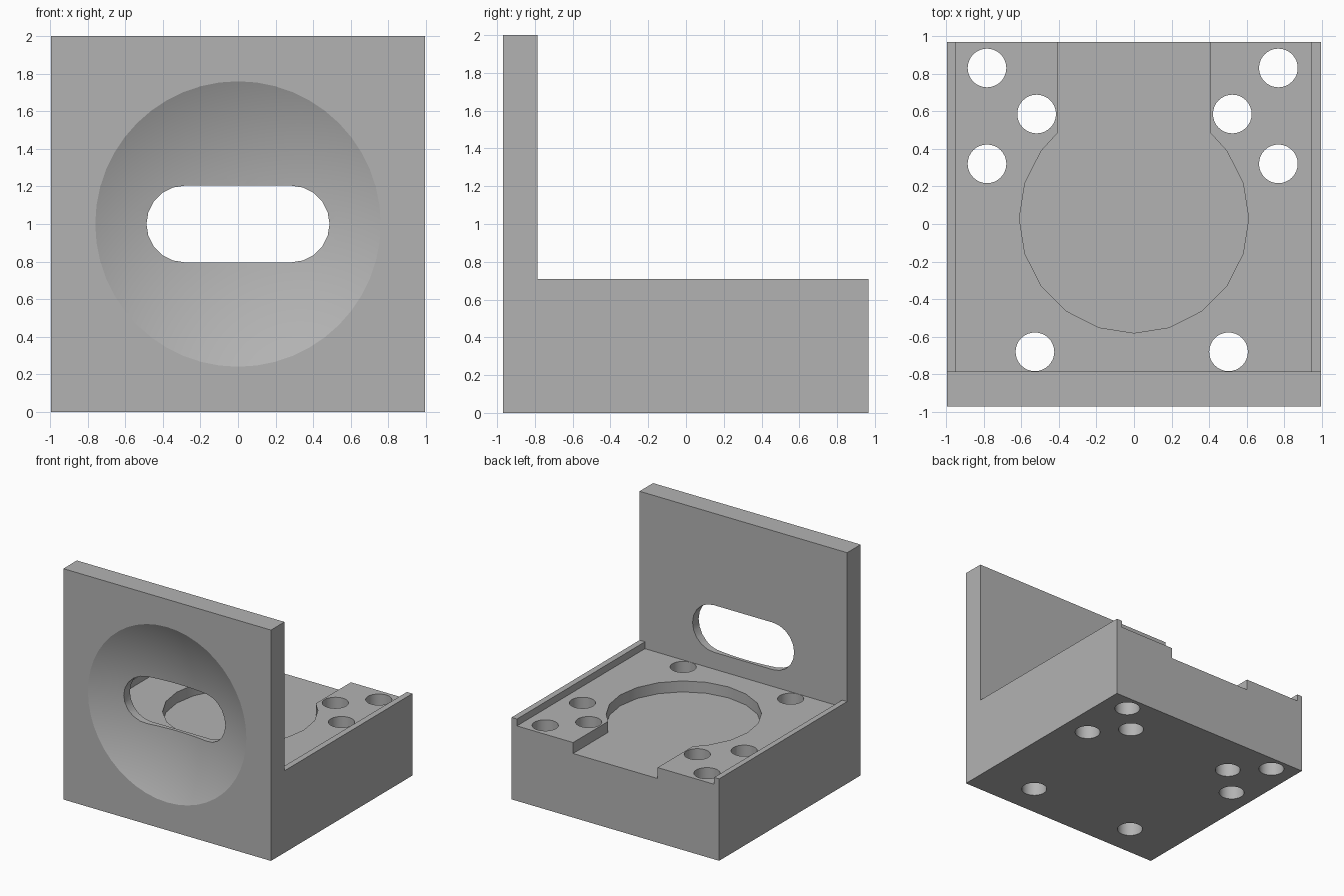
import bpy, bmesh, math
from math import cos, sin, pi, radians

cube = bpy.data.objects.get("Cube")
if cube:
    bpy.data.objects.remove(cube, do_unlink=True)

grey = bpy.data.materials.new("plain grey")
grey.use_nodes = True
COLOUR = (0.45, 0.45, 0.45, 1)
grey.diffuse_color = COLOUR
grey.node_tree.nodes["Principled BSDF"].inputs["Base Color"].default_value = COLOUR


def prism(name, outline, axis, low, high):
    """Extrude a closed 2D outline along x, y or z."""
    place = {"x": lambda a, b, h: (h, a, b),
             "y": lambda a, b, h: (a, h, b),
             "z": lambda a, b, h: (a, b, h)}[axis]
    bm = bmesh.new()
    ends = [[bm.verts.new(place(a, b, h)) for a, b in outline] for h in (low, high)]
    bm.faces.new(ends[0])
    bm.faces.new(ends[1])
    n = len(outline)
    for i in range(n):
        j = (i + 1) % n
        bm.faces.new((ends[0][i], ends[0][j], ends[1][j], ends[1][i]))
    return finish(name, bm)


def finish(name, bm):
    bmesh.ops.recalc_face_normals(bm, faces=bm.faces)
    mesh = bpy.data.meshes.new(name)
    bm.to_mesh(mesh)
    bm.free()
    mesh.materials.append(grey)
    obj = bpy.data.objects.new(name, mesh)
    bpy.context.collection.objects.link(obj)
    return obj


def arc(cx, cy, r, start, end, steps):
    angles = [radians(start + (end - start) * i / steps) for i in range(steps + 1)]
    return [(cx + r * cos(a), cy + r * sin(a)) for a in angles]


def rect(x0, x1, y0, y1):
    return [(x0, y0), (x1, y0), (x1, y1), (x0, y1)]


FRONT, WALL, BACK = -0.97, -0.785, 0.967
RIM, DECK, FLOOR = 0.71, 0.65, 0.555

# L-shaped block: upright wall and thick base
profile = [(FRONT, 0), (BACK, 0), (BACK, RIM), (WALL, RIM), (WALL, 2), (FRONT, 2)]
bracket = prism("bracket", profile, "x", -0.995, 0.995)

cutters = []

# Deck between the two thin side rims
cutters.append(prism("deck_cutter", rect(-0.947, 0.943, WALL, 1.2), "z", DECK, 1))

# Round pocket opening into a channel at the back
side = math.sqrt(0.61 ** 2 - 0.405 ** 2) + 0.03
ring = [p for p in arc(0, 0.03, 0.61, -270, 90, 20)[:-1]
        if not (abs(p[0]) < 0.405 and p[1] > 0.03)]
pocket = [(-0.405, 1.2), (-0.405, side)] + ring + [(0.405, side), (0.405, 1.2)]
cutters.append(prism("pocket_cutter", pocket, "z", FLOOR, 1))

# Bolt holes through the base
for x, y in ((-0.782, 0.83), (0.768, 0.83), (-0.782, 0.32), (0.768, 0.32),
             (-0.518, 0.585), (0.523, 0.585), (-0.527, -0.68), (0.503, -0.68)):
    hole = arc(x, y, 0.103, 0, 360, 32)[:-1]
    cutters.append(prism("hole_cutter", hole, "z", -0.2, DECK + 0.04))

# Shallow round dish in the front of the wall, turned from an arc
R, LIP = 1.8, 0.76
centre = FRONT - math.sqrt(R * R - LIP * LIP)
edge = math.asin((LIP + 0.04) / R)
bm = bmesh.new()
pts = [(R * sin(edge * i / 12), R * cos(edge * i / 12)) for i in range(13)]
pts.append((0, pts[-1][1]))
verts = [bm.verts.new((r, centre + d, 1)) for r, d in pts]
edges = [bm.edges.new(pair) for pair in zip(verts, verts[1:])]
bmesh.ops.spin(bm, geom=verts + edges, cent=(0, 0, 1), axis=(0, 1, 0),
               angle=2 * pi, steps=48, use_duplicate=False)
bmesh.ops.remove_doubles(bm, verts=bm.verts, dist=0.0005)
cutters.append(finish("dish_cutter", bm))

# Rounded slot through the wall
slot = arc(0.283, 1, 0.204, -90, 90, 10) + arc(-0.283, 1, 0.204, 90, 270, 10)
cutters.append(prism("slot_cutter", slot, "y", -1.3, -0.6))

for cutter in cutters:
    cutter.hide_render = True
    mod = bracket.modifiers.new(cutter.name, "BOOLEAN")
    mod.operation = "DIFFERENCE"
    mod.solver = "EXACT"
    mod.object = cutter

# Apply the cuts and drop the cutters
bpy.context.view_layer.update()
graph = bpy.context.evaluated_depsgraph_get()
bracket.modifiers.clear
cut_mesh = bpy.data.meshes.new_from_object(bracket.evaluated_get(graph))
bracket.modifiers.clear()
bracket.data = cut_mesh
for cutter in cutters:
    bpy.data.objects.remove(cutter, do_unlink=True)

# Smooth the curved walls, keep the rims crisp
bpy.ops.object.select_all(action="DESELECT")
bracket.select_set(True)
bpy.context.view_layer.objects.active = bracket
bpy.ops.object.shade_smooth_by_angle(angle=radians(22))
